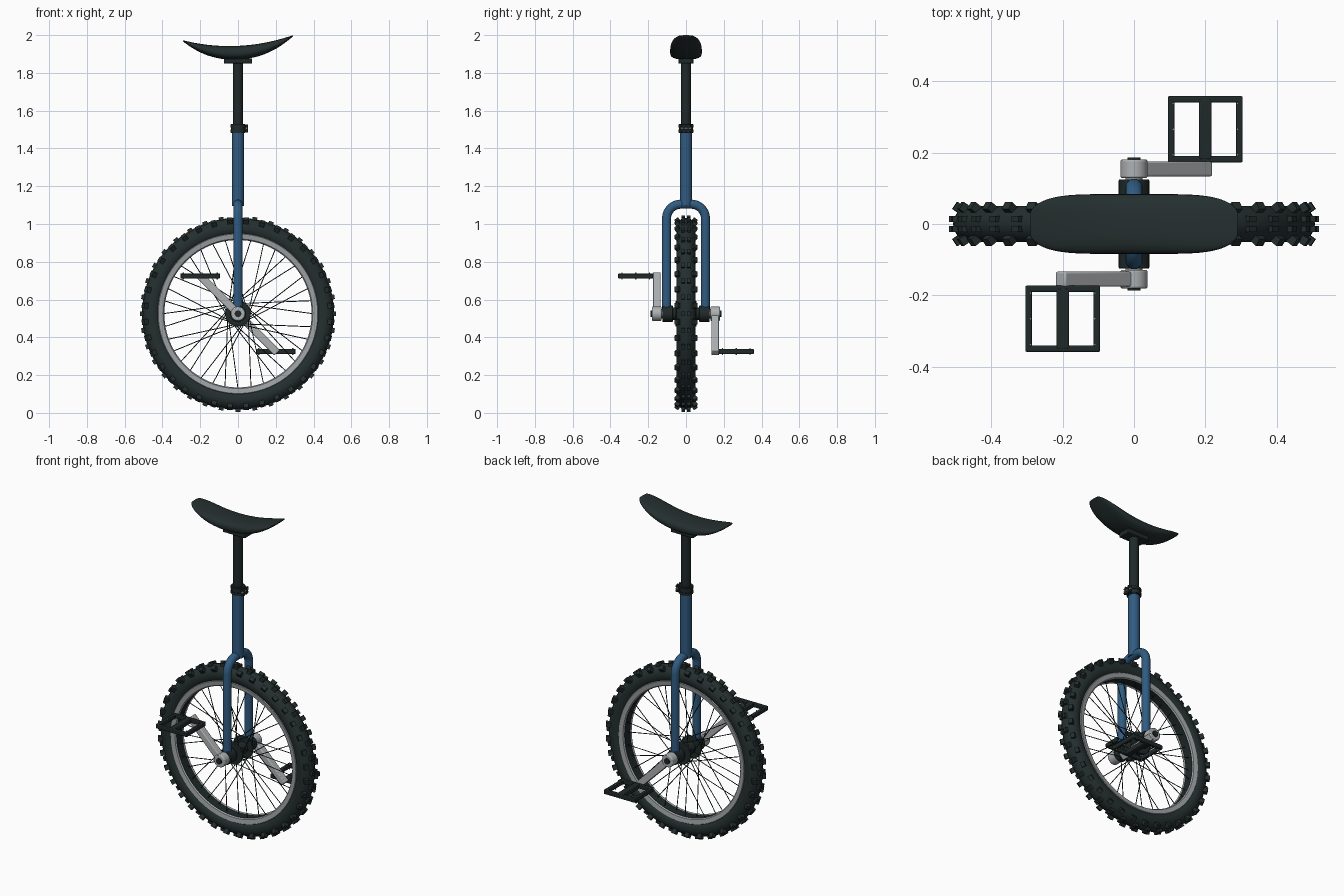
import bpy, bmesh
from math import sin, cos, pi, radians, atan2
from mathutils import Vector, Matrix

cube = bpy.data.objects.get("Cube")
if cube:
    bpy.data.objects.remove(cube, do_unlink=True)


def material(name, rgb):
    m = bpy.data.materials.new(name)
    m.use_nodes = True
    m.diffuse_color = (*rgb, 1)
    m.node_tree.nodes["Principled BSDF"].inputs["Base Color"].default_value = (*rgb, 1)
    return m


RUBBER = material("dark rubber", (0.018, 0.028, 0.028))
BLACK = material("black metal", (0.014, 0.022, 0.022))
BLUE = material("blue paint", (0.03, 0.105, 0.22))
SILVER = material("silver alloy", (0.42, 0.44, 0.45))
RIM = material("rim grey", (0.34, 0.36, 0.37))
HUB = Vector((0, 0, 0.525))


def finish(name, bm, *mats, bevel=0, angle=35):
    bmesh.ops.recalc_face_normals(bm, faces=bm.faces)
    me = bpy.data.meshes.new(name)
    bm.to_mesh(me)
    bm.free()
    ob = bpy.data.objects.new(name, me)
    bpy.context.collection.objects.link(ob)
    for m in mats:
        me.materials.append(m)
    if bevel:
        mod = ob.modifiers.new("Bevel", "BEVEL")
        mod.width, mod.segments, mod.limit_method = bevel, 2, "ANGLE"
    bpy.ops.object.select_all(action="DESELECT")
    ob.select_set(True)
    bpy.context.view_layer.objects.active = ob
    bpy.ops.object.shade_smooth_by_angle(angle=radians(angle))
    return ob


def rod(bm, a, b, r, sides=24):
    a, b = Vector(a), Vector(b)
    d = b - a
    mat = Matrix.Translation((a + b) / 2) @ d.to_track_quat("Z", "Y").to_matrix().to_4x4()
    bmesh.ops.create_cone(bm, cap_ends=True, segments=sides, radius1=r, radius2=r,
                          depth=d.length, matrix=mat)


def box(bm, centre, size, rot=Matrix()):
    mat = Matrix.Translation(centre) @ rot @ Matrix.Diagonal((*size, 1))
    bmesh.ops.create_cube(bm, size=1, matrix=mat)


def lathe(profile, steps, closed=True):
    """Spin (radius, y) points around the wheel axle."""
    bm = bmesh.new()
    rings = [[bm.verts.new(HUB + Vector((r * cos(a), y, r * sin(a)))) for r, y in profile]
             for a in (2 * pi * i / steps for i in range(steps))]
    n = len(profile)
    for i in range(steps):
        p, q = rings[i], rings[(i + 1) % steps]
        for j in range(n if closed else n - 1):
            k = (j + 1) % n
            bm.faces.new((p[j], p[k], q[k], q[j]))
    return bm


# Tyre with a rounded casing
casing = [(0.455 + 0.053 * cos(t), 0.052 * sin(t)) for t in (radians(-140 + 20 * i) for i in range(15))]
finish("tyre", lathe(casing, 96), RUBBER)

# Tread knobs: centre blocks and staggered shoulder blocks
bm = bmesh.new()
for i in range(72):
    a = 2 * pi * i / 72
    spin = Matrix.Rotation(-a, 4, "Y")
    out = Vector((cos(a), 0, sin(a)))
    for s in (-1, 1):
        if i % 2 == 0:
            box(bm, HUB + out * 0.506 + Vector((0, s * 0.014, 0)), (0.026, 0.018, 0.026), spin)
        else:
            tilt = spin @ Matrix.Rotation(s * radians(35), 4, "Z")
            box(bm, HUB + out * 0.49 + Vector((0, s * 0.042, 0)), (0.036, 0.024, 0.028), tilt)
finish("tread_knobs", bm, RUBBER, angle=20)

# Rim: grey walls, dark inner band
bm = lathe([(0.425, -0.042), (0.422, -0.046), (0.396, -0.042), (0.390, -0.034), (0.396, -0.028),
            (0.396, 0.028), (0.390, 0.034), (0.396, 0.042), (0.422, 0.046), (0.425, 0.042)], 96)
for f in bm.faces:
    if all(abs(v.co.y) < 0.03 for v in f.verts):
        f.material_index = 1
finish("rim", bm, RIM, BLACK)

# Spokes, crossing from alternate flanges
bm = bmesh.new()
for i in range(36):
    side = 1 if i % 2 else -1
    lead = 1 if i % 4 < 2 else -1
    a = 2 * pi * i / 36
    b = a + lead * radians(55)
    rod(bm, HUB + Vector((0.06 * cos(b), side * 0.05, 0.06 * sin(b))),
        HUB + Vector((0.398 * cos(a), side * 0.008, 0.398 * sin(a))), 0.0024, 6)
finish("spokes", bm, BLACK)

# Hub, flanges and bearing holders
bm = bmesh.new()
rod(bm, HUB - Vector((0, 0.08, 0)), HUB + Vector((0, 0.08, 0)), 0.034)
for s in (-1, 1):
    rod(bm, HUB + Vector((0, s * 0.046, 0)), HUB + Vector((0, s * 0.056, 0)), 0.068, 32)
    rod(bm, HUB + Vector((0, s * 0.07, 0)), HUB + Vector((0, s * 0.125, 0)), 0.043, 32)
finish("hub", bm, BLACK, bevel=0.003)

bm = bmesh.new()
rod(bm, HUB - Vector((0, 0.15, 0)), HUB + Vector((0, 0.15, 0)), 0.024)
finish("axle", bm, SILVER)

# Cranks and pedals, one per side turned half a revolution apart
for s, side in ((-1, "front"), (1, "back")):
    end = HUB + Vector((s * 0.2, s * 0.155, -s * 0.2))
    root = HUB + Vector((0, s * 0.155, 0))
    run = end - root
    bm = bmesh.new()
    box(bm, (root + end) / 2, (run.length + 0.02, 0.042, 0.04),
        Matrix.Rotation(-atan2(run.z, run.x), 4, "Y"))
    rod(bm, root - Vector((0, 0.026, 0)), root + Vector((0, 0.026, 0)), 0.038, 32)
    finish(side + "_crank", bm, SILVER, bevel=0.005)

    bm = bmesh.new()
    rod(bm, root, root + Vector((0, s * 0.032, 0)), 0.018)
    finish(side + "_crank_bolt", bm, BLACK)

    mid = end + Vector((0, s * 0.111, 0))
    bm = bmesh.new()
    for k in (-1, 1):
        box(bm, mid + Vector((k * 0.096, 0, 0)), (0.018, 0.186, 0.026))
        box(bm, mid + Vector((0, k * 0.084, 0)), (0.2, 0.018, 0.026))
    box(bm, mid, (0.036, 0.17, 0.028))
    finish(side + "_pedal", bm, BLACK, bevel=0.004)

    bm = bmesh.new()
    for kx in (-1, 1):
        for ky in (-1, 0, 1):
            p = mid + Vector((kx * 0.09, ky * 0.072, 0))
            rod(bm, p - Vector((0, 0, 0.018)), p + Vector((0, 0, 0.018)), 0.003, 8)
    finish(side + "_pedal_pins", bm, SILVER)

# Fork: one bent tube over the wheel
bend = [(0.103 - 0.075 + 0.075 * cos(t), 1.03 + 0.075 * sin(t))
        for t in (pi / 2 * i / 8 for i in range(9))]
half = [(0.103, 0.55)] + bend
path = half + [(-y, z) for y, z in reversed(half)]
curve = bpy.data.curves.new("fork", "CURVE")
curve.dimensions = "3D"
curve.bevel_depth, curve.bevel_resolution, curve.use_fill_caps = 0.0245, 5, True
spline = curve.splines.new("POLY")
spline.points.add(len(path) - 1)
for pt, (y, z) in zip(spline.points, path):
    pt.co = (0, y, z, 1)
    pt.radius = 1
spline.use_smooth = True
curve.materials.append(BLUE)
bpy.context.collection.objects.link(bpy.data.objects.new("fork", curve))

# Frame tube, seat post and clamp
bm = bmesh.new()
rod(bm, (0, 0, 1.095), (0, 0, 1.49), 0.032, 32)
finish("frame_tube", bm, BLUE)

bm = bmesh.new()
rod(bm, (0, 0, 1.45), (0, 0, 1.87), 0.027, 32)
finish("seat_post", bm, BLACK)

bm = bmesh.new()
rod(bm, (0, 0, 1.482), (0, 0, 1.53), 0.037, 32)
for z in (1.492, 1.519):
    rod(bm, (0, 0, z - 0.007), (0, 0, z + 0.007), 0.041, 32)
    rod(bm, (0.046, -0.026, z), (0.046, 0.026, z), 0.007, 12)
for y in (-0.012, 0.012):
    box(bm, (0.042, y, 1.506), (0.022, 0.01, 0.044))
finish("seat_clamp", bm, BLACK)

bm = bmesh.new()
rod(bm, (0.046, -0.03, 1.506), (0.046, 0.03, 1.506), 0.005, 12)
finish("clamp_bolt", bm, SILVER)

# Saddle mount and saddle lofted along x
bm = bmesh.new()
box(bm, (0, 0, 1.863), (0.15, 0.08, 0.028))
finish("saddle_plate", bm, BLACK, bevel=0.004)

bm = bmesh.new()
rings = []
for i in range(33):
    u = -cos(pi * i / 32)
    top = 1.943 + 0.043 * u * u + 0.0135 * u
    depth = 0.006 + 0.066 * max(0, 1 - abs(u) ** 2.4)
    width = 0.03 + 0.054 * max(0, 1 - abs(u) ** 5) ** 0.6
    ring = []
    for j in range(28):
        c, s = cos(2 * pi * j / 28), sin(2 * pi * j / 28)
        y = width * abs(c) ** 0.75 * (1 if c > 0 else -1)
        z = top - depth / 2 + depth / 2 * abs(s) ** 0.75 * (1 if s > 0 else -1)
        ring.append(bm.verts.new((0.291 * u, y, z)))
    rings.append(ring)
for p, q in zip(rings, rings[1:]):
    for j in range(28):
        k = (j + 1) % 28
        bm.faces.new((p[j], p[k], q[k], q[j]))
bm.faces.new(rings[0])
bm.faces.new(rings[-1])
finish("saddle", bm, RUBBER, angle=50)
